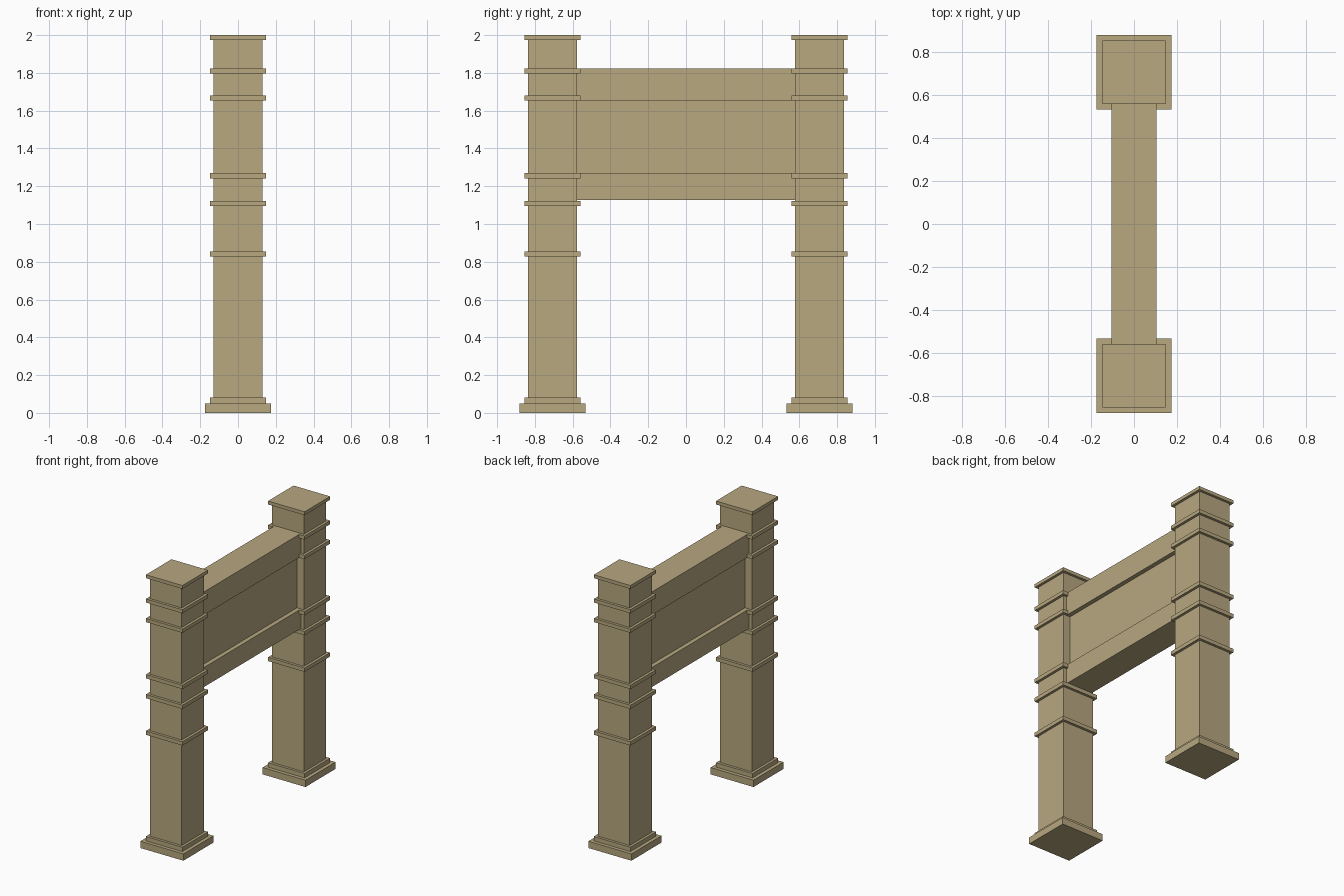
import bpy

if "Cube" in bpy.data.objects:
    bpy.data.objects.remove(bpy.data.objects["Cube"])

stone = bpy.data.materials.new("tan_stone")
stone.diffuse_color = (0.479, 0.392, 0.216, 1.0)
stone.use_nodes = True
stone.node_tree.nodes["Principled BSDF"].inputs["Base Color"].default_value = stone.diffuse_color


def box(name, half_x, y0, y1, z0, z1):
    bpy.ops.mesh.primitive_cube_add(size=1, location=(0, (y0 + y1) / 2, (z0 + z1) / 2))
    ob = bpy.context.object
    ob.name = name
    ob.scale = (2 * half_x, y1 - y0, z1 - z0)
    bpy.ops.object.transform_apply(location=False, rotation=False, scale=True)
    ob.data.materials.append(stone)
    return ob


def square(name, y, half, z0, z1):
    return box(name, half, y - half, y + half, z0, z1)


POST_Y = 0.707
BANDS = [(0.827, 0.855), (1.095, 1.123), (1.241, 1.269),
         (1.653, 1.680), (1.796, 1.823), (1.975, 2.0)]

# Two square posts with plinth, step and raised bands
for side, y in (("front", -POST_Y), ("back", POST_Y)):
    square(side + "_plinth", y, 0.174, 0.0, 0.05)
    square(side + "_plinth_step", y, 0.148, 0.05, 0.082)
    square(side + "_post", y, 0.129, 0.082, 1.99)
    for i, (z0, z1) in enumerate(BANDS):
        square(f"{side}_band_{i + 1}", y, 0.148, z0, z1)

# Cross beam: two rails with a recessed panel between them
END = POST_Y - 0.129
box("top_rail", 0.105, -END, END, 1.653, 1.823)
box("recessed_panel", 0.073, -END, END, 1.269, 1.653)
box("bottom_rail", 0.105, -END, END, 1.126, 1.269)
